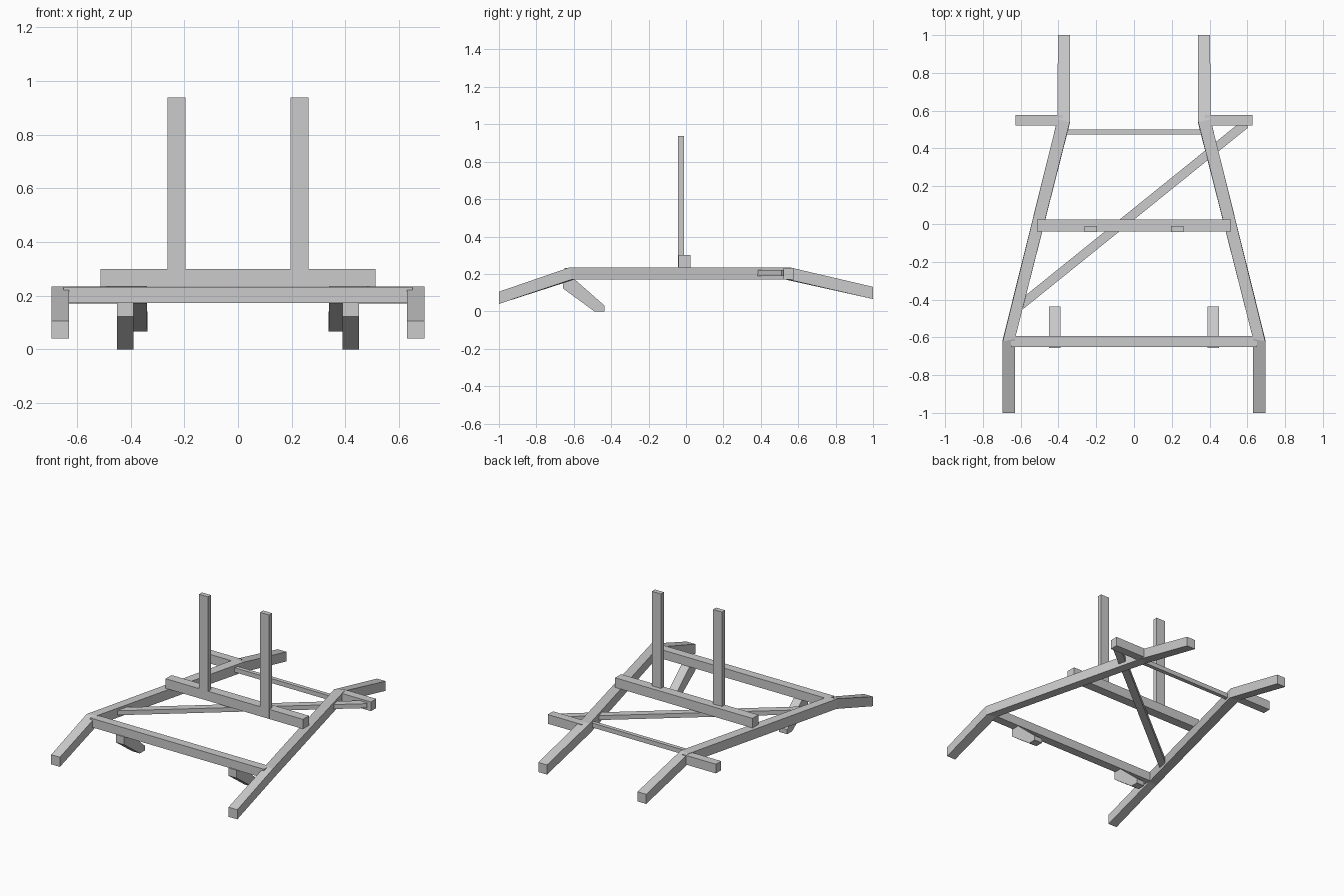
import bpy, bmesh
from math import atan2, hypot

if "Cube" in bpy.data.objects:
    bpy.data.objects.remove(bpy.data.objects["Cube"])


def make(name, verts, faces):
    bm = bmesh.new()
    vs = [bm.verts.new(v) for v in verts]
    for f in faces:
        bm.faces.new([vs[i] for i in f])
    bmesh.ops.recalc_face_normals(bm, faces=bm.faces)
    mesh = bpy.data.meshes.new(name)
    bm.to_mesh(mesh)
    bm.free()
    ob = bpy.data.objects.new(name, mesh)
    bpy.context.collection.objects.link(ob)
    return ob


def loft(name, rings):
    """Join equal-sized rings of points into a closed solid."""
    n = len(rings[0])
    faces = [range(n), range((len(rings) - 1) * n, len(rings) * n)]
    for r in range(len(rings) - 1):
        for i in range(n):
            j = (i + 1) % n
            faces.append((r * n + i, r * n + j, (r + 1) * n + j, (r + 1) * n + i))
    return make(name, [p for ring in rings for p in ring], faces)


def box(name, x0, x1, y0, y1, z0, z1):
    return loft(name, [[(x, y0, z0), (x, y1, z0), (x, y1, z1), (x, y0, z1)] for x in (x0, x1)])


# Rail stations: inner x, outer x, inner y, outer y, bottom y shift, bottom z
T = 0.065
STATIONS = [(0.63, 0.695, -1.0, -1.0, 0, 0.04),
            (0.63, 0.695, -0.607, -0.622, 0.01, 0.17),
            (0.34, 0.405, 0.54, 0.555, -0.008, 0.17),
            (0.338, 0.403, 1.0, 1.0, 0, 0.066)]
FOOT = [(-0.657, 0.175), (-0.657, 0.122), (-0.49, 0), (-0.437, 0), (-0.437, 0.032), (-0.6, 0.175)]

for s, side in ((-1, "left"), (1, "right")):
    # Bent side rail
    loft(side + "_rail", [[(s * xi, yi + d, z), (s * xo, yo + d, z),
                           (s * xo, yo, z + T), (s * xi, yi, z + T)]
                          for xi, xo, yi, yo, d, z in STATIONS])
    # Angled foot under the front bar
    loft(side + "_foot", [[(s * x, y, z) for y, z in FOOT] for x in (0.39, 0.45)])
    # Upright post
    box(side + "_post", *sorted((s * 0.195, s * 0.262)), -0.042, -0.01, 0.237, 0.938)
    # Rear outrigger
    box(side + "_outrigger", *sorted((s * 0.375, s * 0.628)), 0.522, 0.578, 0.171, 0.233)

# Cross members
box("front_crossbar", -0.65, 0.65, -0.65, -0.592, 0.172, 0.232)
box("centre_beam", -0.513, 0.513, -0.04, 0.024, 0.235, 0.3)
box("rear_tie_bar", -0.36, 0.36, 0.473, 0.5, 0.19, 0.22)

# Diagonal brace
x0, y0, x1, y1 = -0.6, -0.43, 0.59, 0.53
half = hypot(x1 - x0, y1 - y0) / 2
brace = box("diagonal_brace", -half, half, -0.024, 0.024, 0.19, 0.22)
brace.location = ((x0 + x1) / 2, (y0 + y1) / 2, 0)
brace.rotation_euler.z = atan2(y1 - y0, x1 - x0)
